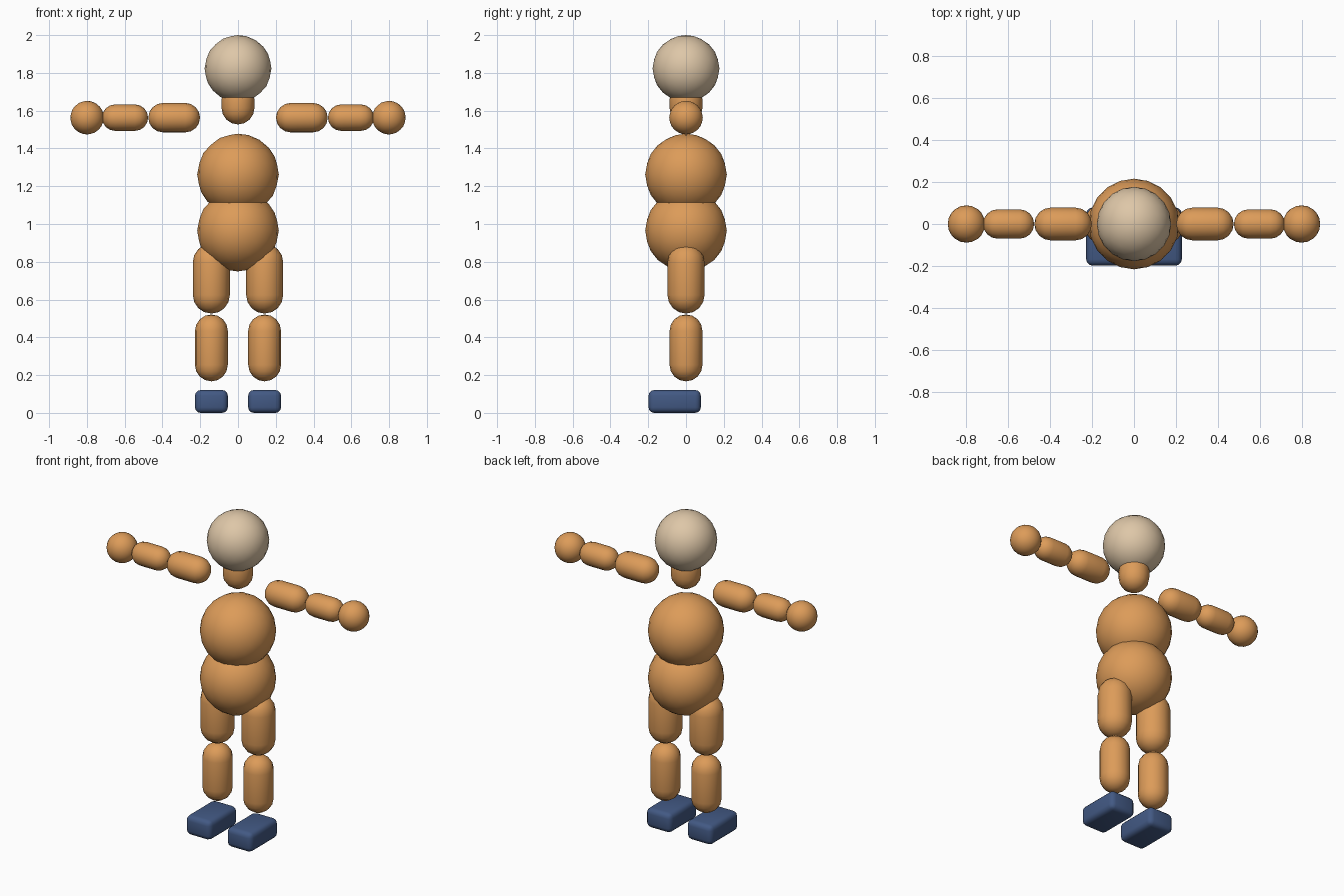
import bpy, bmesh, math
from mathutils import Matrix, Vector

if "Cube" in bpy.data.objects:
    bpy.data.objects.remove(bpy.data.objects["Cube"])


def material(name, rgb):
    m = bpy.data.materials.new(name)
    m.diffuse_color = (*rgb, 1)
    m.use_nodes = True
    m.node_tree.nodes["Principled BSDF"].inputs["Base Color"].default_value = m.diffuse_color
    return m


ORANGE = material("warm orange", (0.72, 0.33, 0.10))
BEIGE = material("pale beige", (0.73, 0.57, 0.39))
BLUE = material("slate blue", (0.055, 0.10, 0.23))


def finish(bm, name, loc, mat):
    bmesh.ops.recalc_face_normals(bm, faces=bm.faces[:])
    for f in bm.faces:
        f.smooth = True
    me = bpy.data.meshes.new(name)
    bm.to_mesh(me)
    bm.free()
    me.materials.append(mat)
    ob = bpy.data.objects.new(name, me)
    ob.location = loc
    bpy.context.collection.objects.link(ob)
    return ob


def ball(name, r, loc, mat=ORANGE):
    bm = bmesh.new()
    bmesh.ops.create_icosphere(bm, subdivisions=3, radius=r)
    return finish(bm, name, loc, mat)


def capsule(name, r, length, loc, axis='Z', sides=16, rings=4):
    # Spin a half profile made of two quarter arcs around its long axis
    h = length / 2 - r
    angles = [math.pi / 2 * i / rings for i in range(rings + 1)]
    prof = [(r * math.sin(a), h + r * math.cos(a)) for a in angles]
    prof += [(x, -z) for x, z in reversed(prof)]
    bm = bmesh.new()
    vs = [bm.verts.new((x, 0, z)) for x, z in prof]
    es = [bm.edges.new(p) for p in zip(vs, vs[1:])]
    bmesh.ops.spin(bm, geom=vs + es, cent=(0, 0, 0), axis=(0, 0, 1),
                   angle=math.tau, steps=sides)
    bmesh.ops.remove_doubles(bm, verts=bm.verts[:], dist=0.0005)
    if axis == 'X':
        bm.transform(Matrix.Rotation(math.pi / 2, 4, 'Y'))
    return finish(bm, name, loc, ORANGE)


def rounded_box(name, size, loc, mat):
    bm = bmesh.new()
    bmesh.ops.create_cube(bm, size=1)
    bmesh.ops.scale(bm, vec=Vector(size), verts=bm.verts[:])
    bmesh.ops.bevel(bm, geom=bm.edges[:], offset=0.03, segments=3,
                    profile=0.5, affect='EDGES')
    return finish(bm, name, loc, mat)


# Head, neck and torso
ball("head", 0.177, (0, 0, 1.823), BEIGE)
capsule("neck", 0.087, 0.22, (0, 0, 1.637))
ball("chest", 0.216, (0, 0, 1.262))
ball("pelvis", 0.216, (0, 0, 0.965))

for side, s in (("left", 1), ("right", -1)):
    # Arms held straight out
    capsule(side + "_upper_arm", 0.078, 0.274, (s * 0.338, 0, 1.563), 'X')
    capsule(side + "_forearm", 0.070, 0.244, (s * 0.598, 0, 1.563), 'X')
    ball(side + "_hand", 0.089, (s * 0.799, 0, 1.563))
    # Legs and feet
    capsule(side + "_thigh", 0.098, 0.370, (s * 0.141, 0, 0.711))
    capsule(side + "_shin", 0.087, 0.354, (s * 0.141, 0, 0.344))
    rounded_box(side + "_foot", (0.174, 0.277, 0.121),
                (s * 0.141, -0.060, 0.0605), BLUE)
